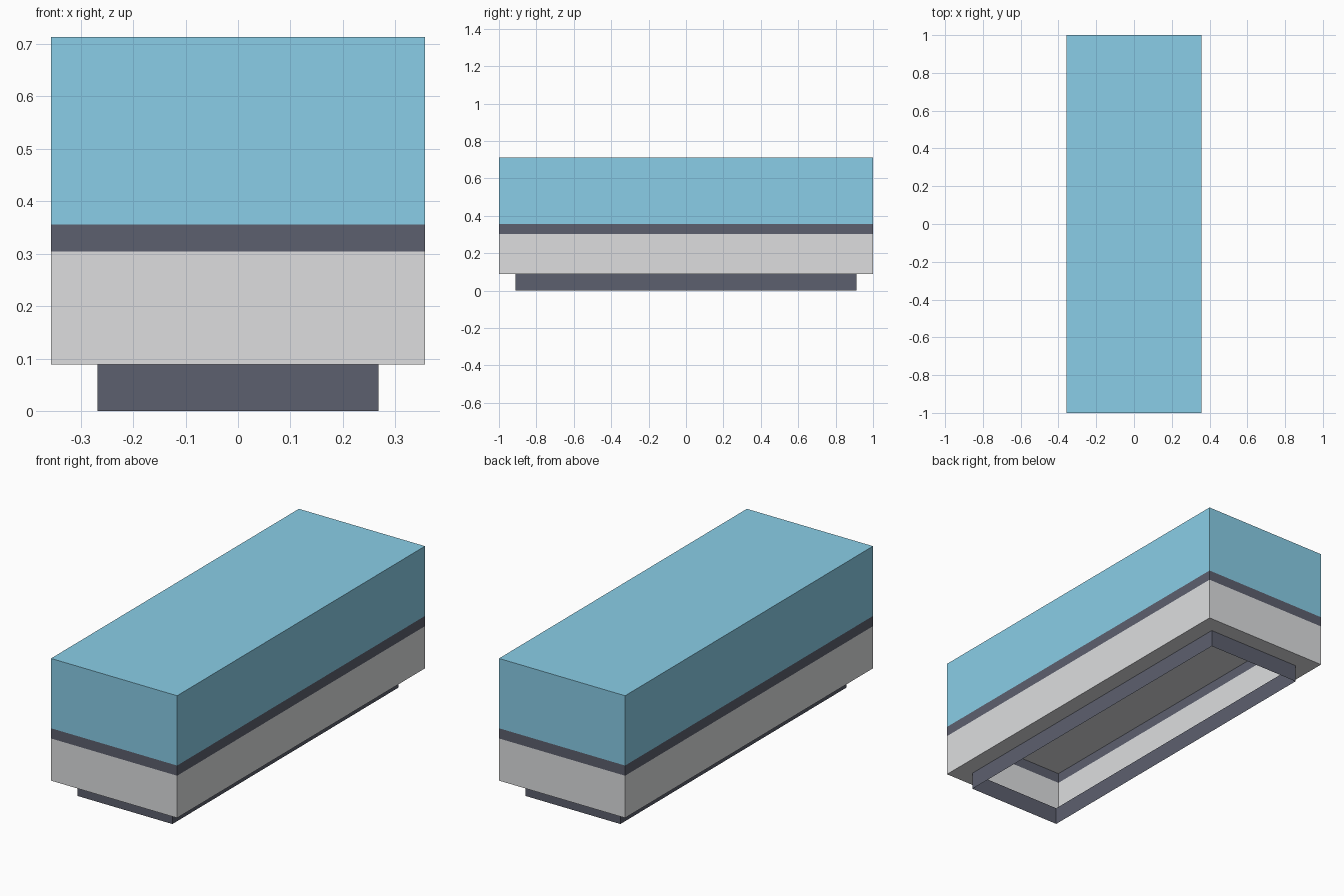
import bpy, bmesh

if "Cube" in bpy.data.objects:
    bpy.data.objects.remove(bpy.data.objects["Cube"])

HX, HY = 0.3562, 1.0       # half sizes of the body
IN = 0.0885                # inset and height of the base rim


def material(name, rgb):
    m = bpy.data.materials.new(name)
    m.diffuse_color = (*rgb, 1.0)
    m.use_nodes = True
    m.node_tree.nodes["Principled BSDF"].inputs["Base Color"].default_value = m.diffuse_color
    return m


blue = material("soft blue", (0.258, 0.63, 0.82))
slate = material("dark slate", (0.108, 0.117, 0.158))
grey = material("light grey", (0.725, 0.73, 0.74))


def loop(bm, inset, z):
    x, y = HX - inset, HY - inset
    return [bm.verts.new(p) for p in ((-x, -y, z), (x, -y, z), (x, y, z), (-x, y, z))]


def shell(name, mat, loops, cap=False, flip=False):
    """Rectangular walls through (inset, z) loops, optionally capped at the last loop."""
    bm = bmesh.new()
    rings = [loop(bm, i, z) for i, z in loops]
    for a, b in zip(rings, rings[1:]):
        for k in range(4):
            n = (k + 1) % 4
            bm.faces.new((a[k], a[n], b[n], b[k]))
    if cap:
        bm.faces.new(rings[-1])
    if flip:
        bmesh.ops.reverse_faces(bm, faces=bm.faces[:])
    me = bpy.data.meshes.new(name)
    bm.to_mesh(me)
    bm.free()
    me.materials.append(mat)
    ob = bpy.data.objects.new(name, me)
    bpy.context.collection.objects.link(ob)
    return ob


# hollow lower half, open at the bottom
shell("base_rim", slate, [(IN, 0), (IN, IN)])
shell("lower_body", grey, [(IN, IN), (0, IN), (0, 0.304)])
shell("middle_band", slate, [(0, 0.304), (0, 0.356)])

# grey ceiling that closes the hollow
shell("inner_ceiling", grey, [(0, 0.356)], cap=True, flip=True)

# upper half
shell("upper_body", blue, [(0, 0.356), (0, 0.7125)], cap=True)
